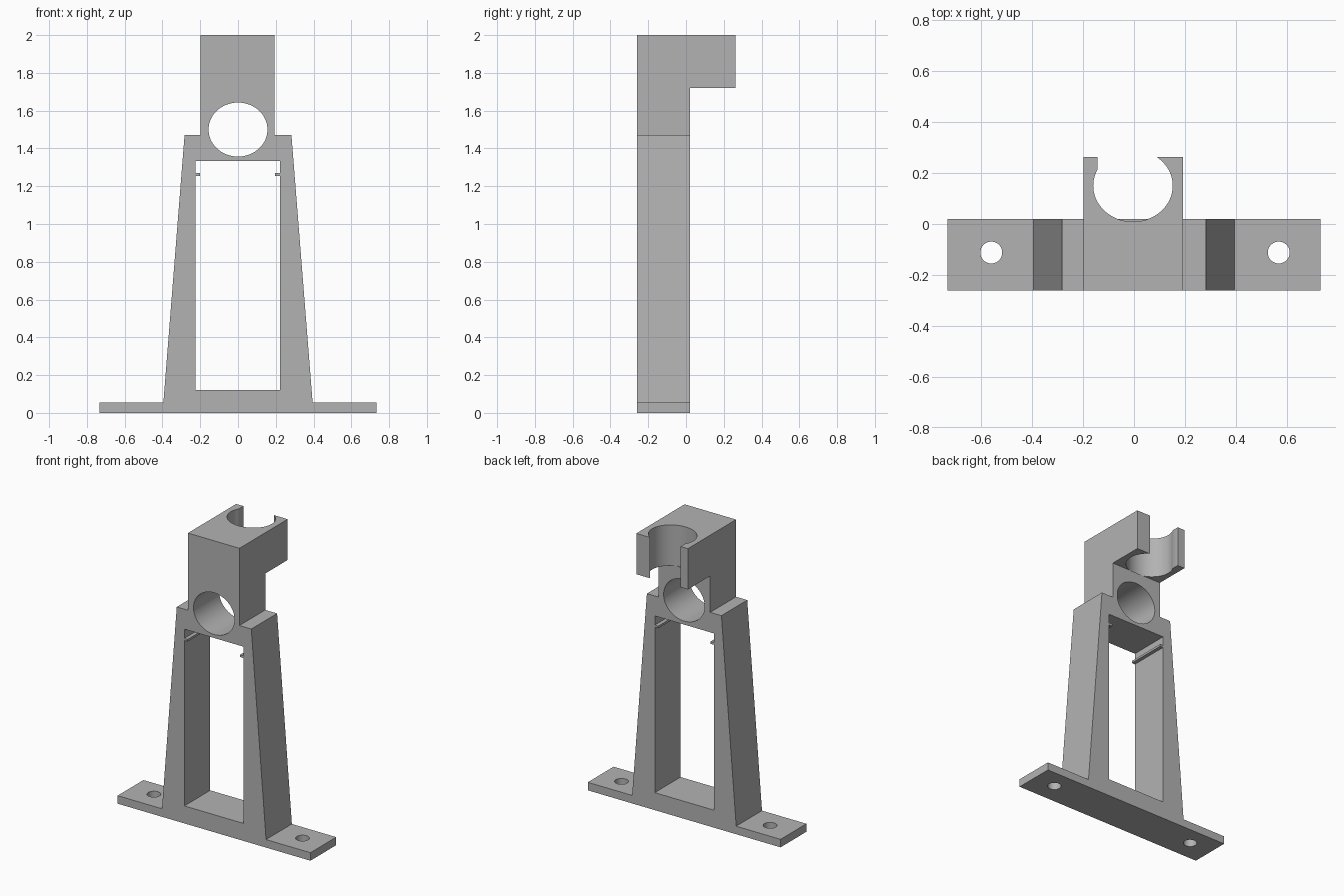
import bpy
import bmesh
import math
from mathutils import Vector

cube = bpy.data.objects.get("Cube")
if cube:
    bpy.data.objects.remove(cube, do_unlink=True)

grey = bpy.data.materials.new("plain grey")
grey.use_nodes = True
colour = (0.45, 0.45, 0.45, 1)
grey.diffuse_color = colour
grey.node_tree.nodes["Principled BSDF"].inputs["Base Color"].default_value = colour

FRONT, BACK = -0.26, 0.02
AXES = {"x": (1, 2, 0), "y": (0, 2, 1), "z": (0, 1, 2)}


def prism(name, points, axis, low, high):
    """Extrude a flat outline along one axis."""
    a, b, c = AXES[axis]
    bm = bmesh.new()
    verts = []
    for u, v in points:
        co = Vector()
        co[a], co[b], co[c] = u, v, low
        verts.append(bm.verts.new(co))
    face = bm.faces.new(verts)
    result = bmesh.ops.extrude_face_region(bm, geom=[face])
    move = Vector()
    move[c] = high - low
    top = [g for g in result["geom"] if isinstance(g, bmesh.types.BMVert)]
    bmesh.ops.translate(bm, verts=top, vec=move)
    bmesh.ops.recalc_face_normals(bm, faces=bm.faces[:])
    mesh = bpy.data.meshes.new(name)
    bm.to_mesh(mesh)
    bm.free()
    mesh.materials.append(grey)
    obj = bpy.data.objects.new(name, mesh)
    bpy.context.collection.objects.link(obj)
    return obj


def rect(u0, u1, v0, v1):
    return [(u0, v0), (u1, v0), (u1, v1), (u0, v1)]


def ellipse(u, v, ru, rv, count=64):
    angles = [math.tau * i / count for i in range(count)]
    return [(u + ru * math.cos(t), v + rv * math.sin(t)) for t in angles]


def combine(target, tool, operation):
    """Apply a boolean and drop the tool."""
    tool.hide_render = True
    mod = target.modifiers.new(tool.name, "BOOLEAN")
    mod.operation = operation
    mod.solver = "EXACT"
    mod.object = tool
    bpy.context.view_layer.objects.active = target
    bpy.ops.object.modifier_apply(modifier=mod.name)
    bpy.data.objects.remove(tool, do_unlink=True)


# Foot plate and tapered frame in one outline
half = [(0.732, 0), (0.732, 0.055), (0.395, 0.055), (0.283, 1.47)]
outline = half + [(-x, z) for x, z in reversed(half)]
stand = prism("clamp_stand", outline, "y", FRONT, BACK)

# Head with the overhanging clip at the back
head = prism("head", [(FRONT, 1.4), (BACK, 1.4), (BACK, 1.72), (0.263, 1.72),
                      (0.263, 2), (FRONT, 2)], "x", -0.198, 0.193)
combine(stand, head, "UNION")

# Window with a small retaining rib on each side
window = [(-0.225, 0.12), (0.223, 0.12),
          (0.223, 1.255), (0.197, 1.255), (0.197, 1.27), (0.223, 1.27),
          (0.223, 1.333), (-0.225, 1.333),
          (-0.225, 1.27), (-0.2, 1.27), (-0.2, 1.255), (-0.225, 1.255)]
combine(stand, prism("window", window, "y", -0.5, 0.5), "DIFFERENCE")

# Bore through the head
bore = prism("bore", ellipse(0, 1.5, 0.156, 0.143), "y", -0.5, 0.5)
combine(stand, bore, "DIFFERENCE")

# Clip socket and its offset mouth
socket = prism("socket", ellipse(-0.004, 0.15, 0.156, 0.141), "z", 1.72, 2.2)
combine(stand, socket, "DIFFERENCE")
mouth = prism("mouth", rect(-0.143, 0.085, 0.2, 0.4), "z", 1.6, 2.2)
combine(stand, mouth, "DIFFERENCE")

# Screw holes in the foot plate
for x in (-0.56, 0.568):
    hole = prism("screw_hole", ellipse(x, -0.112, 0.043, 0.043, 32), "z", -0.1, 0.1)
    combine(stand, hole, "DIFFERENCE")

bpy.ops.object.select_all(action="DESELECT")
stand.select_set(True)
bpy.context.view_layer.objects.active = stand
bpy.ops.object.shade_smooth_by_angle(angle=math.radians(30))
